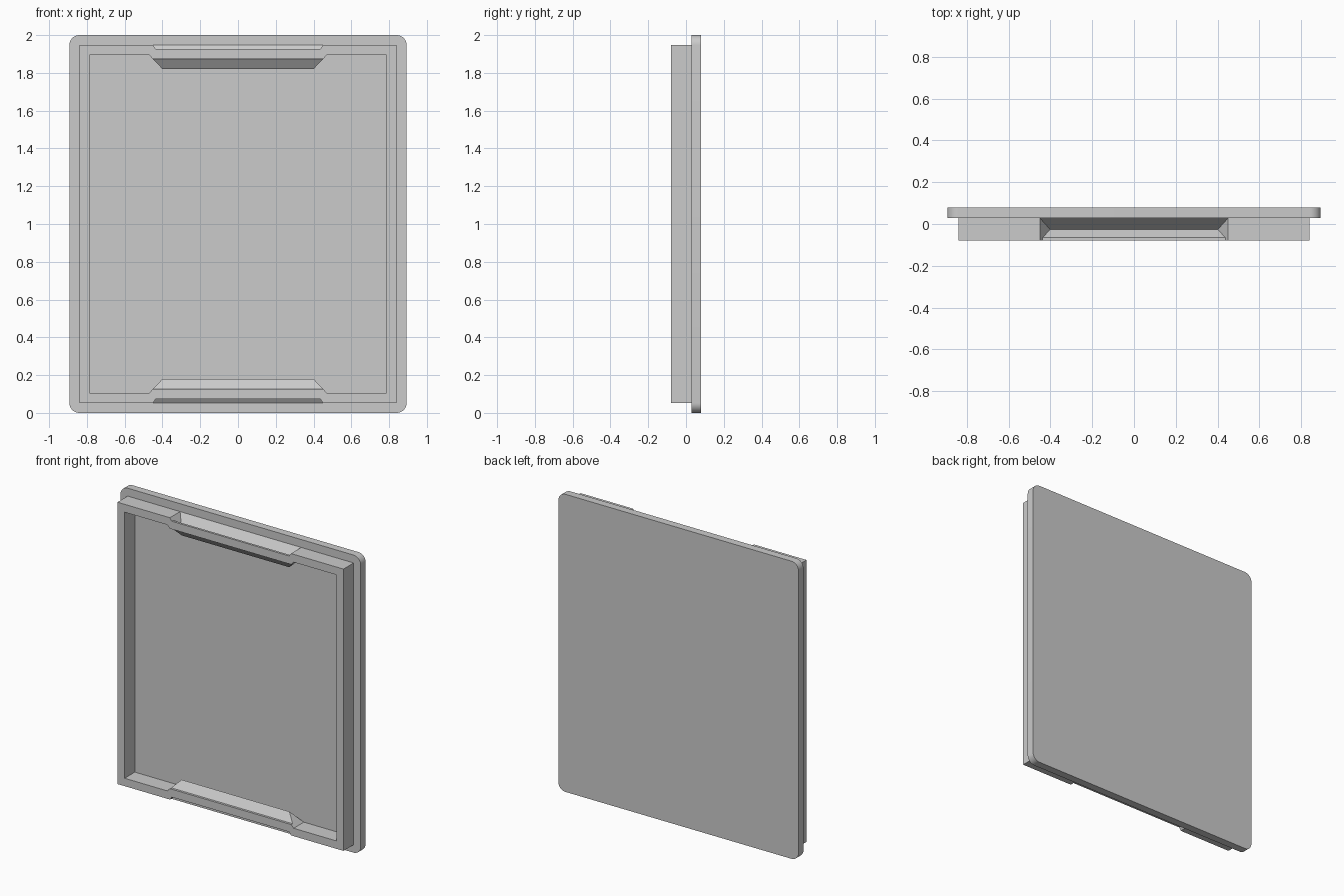
import bpy
import bmesh
from mathutils import Vector

cube = bpy.data.objects.get("Cube")
if cube:
    bpy.data.objects.remove(cube, do_unlink=True)

grey = bpy.data.materials.new("plain grey")
grey.use_nodes = True
grey.diffuse_color = (0.6, 0.6, 0.6, 1)
grey.node_tree.nodes["Principled BSDF"].inputs["Base Color"].default_value = (0.6, 0.6, 0.6, 1)

HALF_WIDTH, HALF_HEIGHT = 0.893, 1.0
FRONT, SEAM, BACK = -0.08, 0.028, 0.08
STEP = 0.053        # plate overhang, and also the thickness of the rim wall


def finish(bm, name):
    bmesh.ops.remove_doubles(bm, verts=bm.verts, dist=0.0001)
    mesh = bpy.data.meshes.new(name)
    bm.to_mesh(mesh)
    bm.free()
    mesh.materials.append(grey)
    obj = bpy.data.objects.new(name, mesh)
    bpy.context.collection.objects.link(obj)
    return obj


# Back plate with rounded corners
bm = bmesh.new()
bmesh.ops.create_cube(bm, size=1)
bmesh.ops.scale(bm, verts=bm.verts, vec=(2 * HALF_WIDTH, BACK - SEAM, 2 * HALF_HEIGHT))
bmesh.ops.translate(bm, verts=bm.verts, vec=(0, (BACK + SEAM) / 2, HALF_HEIGHT))
corners = [e for e in bm.edges if abs(e.verts[0].co.y - e.verts[1].co.y) > 0.01]
bmesh.ops.bevel(bm, geom=corners, offset=0.053, segments=8, profile=0.5, affect='EDGES')
plate = finish(bm, "back_plate")
bpy.context.view_layer.objects.active = plate
plate.select_set(True)
bpy.ops.object.shade_smooth_by_angle()


def outline(bm, y, inset, notch_half, slant, depth):
    """Rectangle whose top and bottom edges dip toward the middle."""
    w, h = HALF_WIDTH - inset, HALF_HEIGHT - inset
    tip = notch_half - slant * depth
    half = [(w, h), (notch_half, h), (tip, h - depth),
            (-tip, h - depth), (-notch_half, h), (-w, h)]
    points = half + [(-x, -z) for x, z in half]
    return [bm.verts.new(Vector((x, y, HALF_HEIGHT + z))) for x, z in points]


def bridge(bm, a, b):
    for i in range(len(a)):
        j = (i + 1) % len(a)
        bm.faces.new((a[i], a[j], b[j], b[i]))


# Rim wall, with a V-shaped finger groove pressed into the top and bottom
bm = bmesh.new()
layers = [(FRONT, 0.02), (-0.065, 0.02), (-0.026, 0.073), (SEAM, 0.0)]
outer = [outline(bm, y, STEP, 0.45, 0.67, d) for y, d in layers]
inner = [outline(bm, y, 2 * STEP, 0.47, 0.95, d) for y, d in layers]
for k in range(len(layers) - 1):
    bridge(bm, outer[k], outer[k + 1])
    bridge(bm, inner[k + 1], inner[k])
bridge(bm, inner[0], outer[0])
bmesh.ops.remove_doubles(bm, verts=bm.verts, dist=0.0001)
bmesh.ops.recalc_face_normals(bm, faces=bm.faces)
# Make the front lip face forward
lip = min(bm.faces, key=lambda f: f.calc_center_median().y)
if lip.normal.y > 0:
    bmesh.ops.reverse_faces(bm, faces=bm.faces)
finish(bm, "rim_wall")
